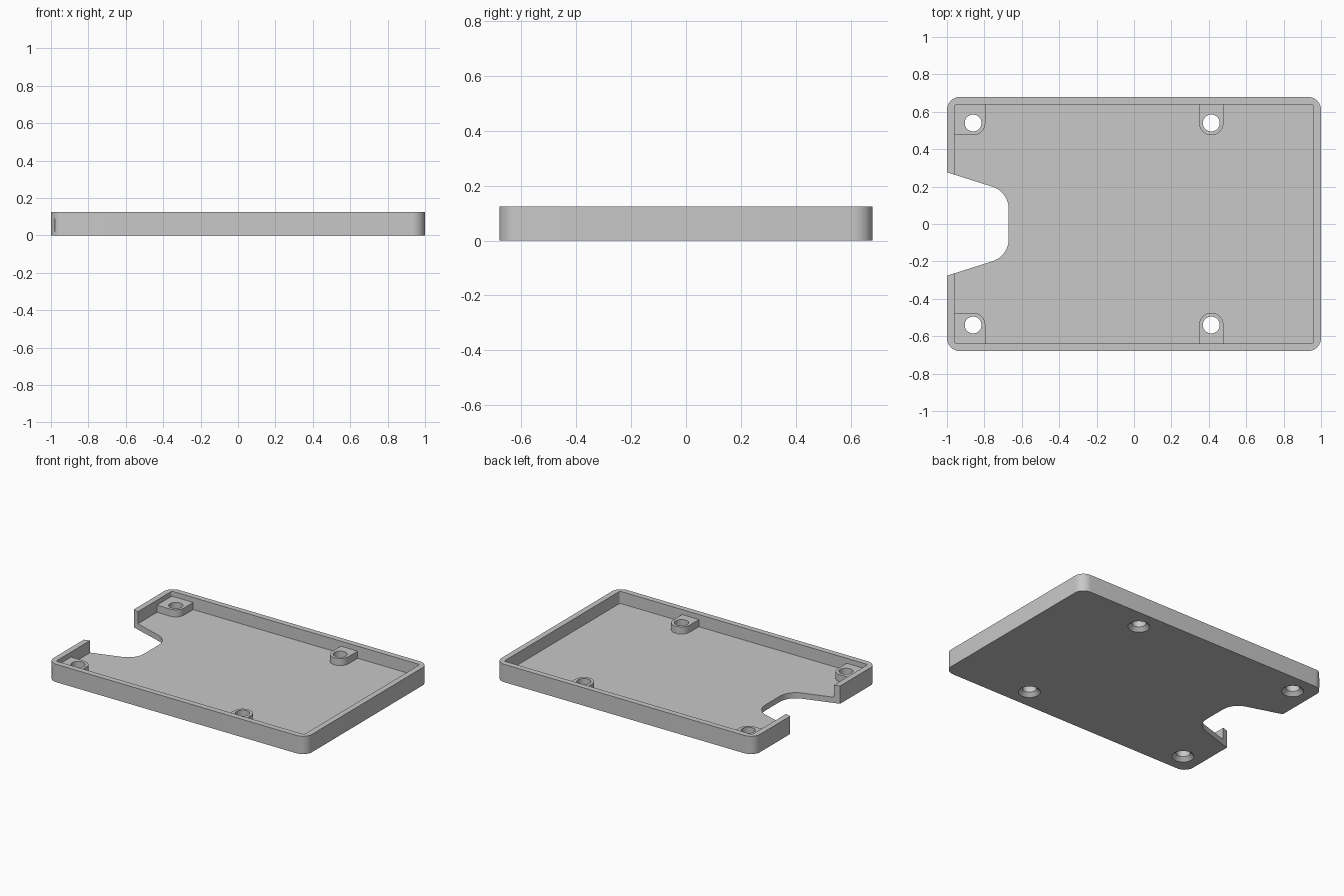
import bpy
import bmesh
from math import sin, tan
from mathutils import Vector

default = bpy.data.objects.get("Cube")
if default:
    bpy.data.objects.remove(default)

# Main sizes
HALF_X, HALF_Y, HEIGHT = 1.0, 0.68, 0.125
WALL, FLOOR, BOSS_TOP = 0.04, 0.04, 0.09
HOLE_R, SINK_R, BOSS_R = 0.045, 0.07, 0.065
HOLE_Y, CORNER_X, MIDDLE_X = 0.54, -0.86, 0.413

grey = bpy.data.materials.new("plain_grey")
grey.use_nodes = True
colour = (0.58, 0.58, 0.58, 1)
grey.diffuse_color = colour
grey.node_tree.nodes["Principled BSDF"].inputs["Base Color"].default_value = colour


def rounded(corners, steps=10):
    """Outline from (x, y, radius) corners, each rounded with an arc."""
    points = []
    for i, (x, y, r) in enumerate(corners):
        p = Vector((x, y, 0))
        if r == 0:
            points.append(p)
            continue
        before = Vector((*corners[i - 1][:2], 0))
        after = Vector((*corners[(i + 1) % len(corners)][:2], 0))
        d1, d2 = (before - p).normalized(), (after - p).normalized()
        half = d1.angle(d2) / 2
        centre = p + (d1 + d2).normalized() * (r / sin(half))
        a = (p + d1 * (r / tan(half)) - centre).normalized()
        b = (p + d2 * (r / tan(half)) - centre).normalized()
        points += [centre + a.slerp(b, k / steps).normalized() * r for k in range(steps + 1)]
    return points


def make_object(name, bm):
    bmesh.ops.recalc_face_normals(bm, faces=bm.faces)
    mesh = bpy.data.meshes.new(name)
    bm.to_mesh(mesh)
    bm.free()
    mesh.materials.append(grey)
    obj = bpy.data.objects.new(name, mesh)
    bpy.context.collection.objects.link(obj)
    return obj


def prism(name, corners, z0, z1):
    bm = bmesh.new()
    face = bm.faces.new([bm.verts.new((p.x, p.y, z0)) for p in rounded(corners)])
    top = bmesh.ops.extrude_face_region(bm, geom=[face], use_keep_orig=True)["geom"]
    verts = [v for v in top if isinstance(v, bmesh.types.BMVert)]
    bmesh.ops.translate(bm, vec=(0, 0, z1 - z0), verts=verts)
    return make_object(name, bm)


def cone(name, x, y, z0, z1, r0, r1):
    bm = bmesh.new()
    bmesh.ops.create_cone(bm, cap_ends=True, segments=40, radius1=r0, radius2=r1, depth=z1 - z0)
    bmesh.ops.translate(bm, vec=(x, y, (z0 + z1) / 2), verts=bm.verts)
    return make_object(name, bm)


def combine(body, tool, operation):
    """Apply a boolean, then discard the tool."""
    mod = body.modifiers.new("shape", "BOOLEAN")
    mod.operation, mod.solver, mod.object = operation, "EXACT", tool
    bpy.context.view_layer.update()
    graph = bpy.context.evaluated_depsgraph_get()
    mesh = bpy.data.meshes.new_from_object(body.evaluated_get(graph))
    body.modifiers.clear()
    body.data = mesh
    bpy.data.objects.remove(tool)


def box_corners(hx, hy, r):
    return [(-hx, -hy, r), (hx, -hy, r), (hx, hy, r), (-hx, hy, r)]


# Shallow tray with a raised rim
tray = prism("tray", box_corners(HALF_X, HALF_Y, 0.07), 0, HEIGHT)
pocket = prism("pocket_cutter", box_corners(HALF_X - WALL, HALF_Y - WALL, 0.012), FLOOR, 0.3)
combine(tray, pocket, "DIFFERENCE")

# Screw bosses: square ones in the corners, round-ended ones along the long walls
for side in (-1, 1):
    outer, inner = side * 0.66, side * (HOLE_Y - BOSS_R)
    r = BOSS_R - 0.001
    corner = prism("corner_boss", [(-0.98, outer, 0), (-0.98, inner, 0),
                                   (CORNER_X + BOSS_R, inner, r),
                                   (CORNER_X + BOSS_R, outer, 0)], 0.02, BOSS_TOP)
    middle = prism("middle_boss", [(MIDDLE_X - BOSS_R, outer, 0), (MIDDLE_X - BOSS_R, inner, r),
                                   (MIDDLE_X + BOSS_R, inner, r),
                                   (MIDDLE_X + BOSS_R, outer, 0)], 0.02, BOSS_TOP)
    combine(tray, corner, "UNION")
    combine(tray, middle, "UNION")

# Flared notch through the rim and floor at one end
notch = prism("notch_cutter", [(-1.1, -0.308, 0), (-0.67, -0.172, 0.125),
                               (-0.67, 0.172, 0.125), (-1.1, 0.308, 0)], -0.1, 0.3)
combine(tray, notch, "DIFFERENCE")

# Screw holes, countersunk from below
for x in (CORNER_X, MIDDLE_X):
    for y in (-HOLE_Y, HOLE_Y):
        combine(tray, cone("hole_cutter", x, y, -0.1, 0.3, HOLE_R, HOLE_R), "DIFFERENCE")
        sink = cone("countersink_cutter", x, y, -0.01, 0.03, SINK_R + 0.01, HOLE_R - 0.005)
        combine(tray, sink, "DIFFERENCE")

# Smooth arcs with sharp edges
bpy.ops.object.select_all(action="DESELECT")
tray.select_set(True)
bpy.context.view_layer.objects.active = tray
bpy.ops.object.shade_smooth_by_angle(angle=0.5)
